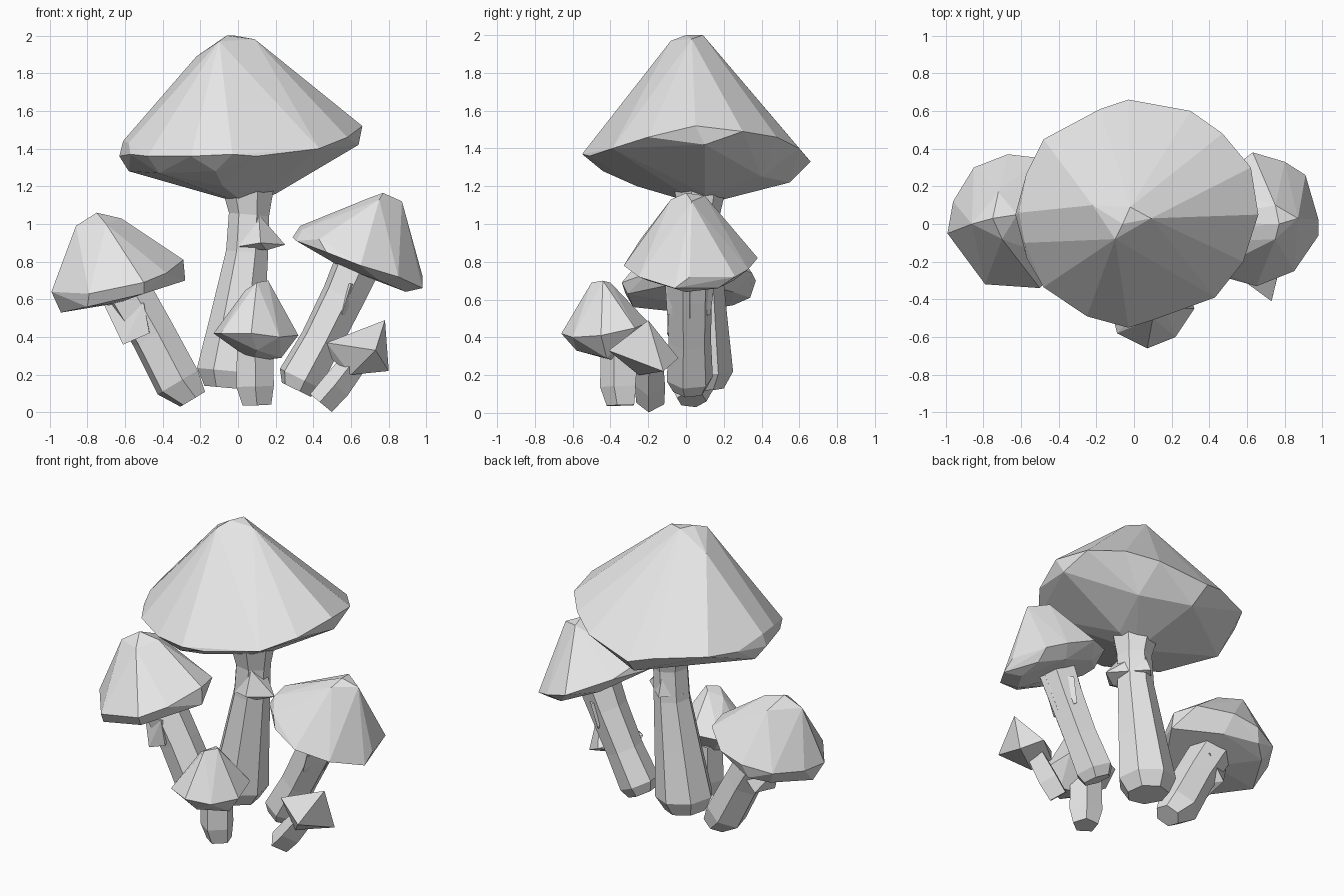
import bpy, bmesh, math
from mathutils import Vector

grey = bpy.data.materials.new("light_grey")
grey.diffuse_color = (0.8, 0.8, 0.8, 1)


def finish(name, bm):
    bmesh.ops.recalc_face_normals(bm, faces=bm.faces)
    me = bpy.data.meshes.new(name)
    bm.to_mesh(me)
    bm.free()
    me.materials.append(grey)
    ob = bpy.data.objects.new(name, me)
    bpy.context.collection.objects.link(ob)


def faceted(name, points):
    """Closed faceted solid wrapped round a few corner points."""
    bm = bmesh.new()
    for p in points:
        bm.verts.new(p)
    bmesh.ops.convex_hull(bm, input=bm.verts)
    loose = [v for v in bm.verts if not v.link_faces]
    bmesh.ops.delete(bm, geom=loose, context='VERTS')
    bmesh.ops.dissolve_limit(bm, angle_limit=math.radians(4), verts=bm.verts, edges=bm.edges)
    finish(name, bm)


def stalk(name, path, sides=6, turn=0.3):
    """Faceted tube through (x, y, z, radius) stations."""
    bm = bmesh.new()
    axis = (Vector(path[-1][:3]) - Vector(path[0][:3])).normalized()
    u = axis.cross(Vector((0, 1, 0))).normalized()
    w = axis.cross(u)
    rings = []
    for x, y, z, r in path:
        ring = []
        for i in range(sides):
            a = turn + 2 * math.pi * i / sides
            ring.append(bm.verts.new(Vector((x, y, z)) + r * (u * math.cos(a) + w * math.sin(a))))
        rings.append(ring)
    for a, b in zip(rings, rings[1:]):
        for i in range(sides):
            j = (i + 1) % sides
            bm.faces.new((a[i], a[j], b[j], b[i]))
    bm.faces.new(rings[0])
    bm.faces.new(rings[-1])
    finish(name, bm)


# Large central mushroom: rim, underside, crown
faceted("large_cap", [
    (-.63, .05, 1.36), (-.61, .06, 1.44), (-.57, .27, 1.39), (-.48, .45, 1.40),
    (-.18, .61, 1.37), (-.03, .66, 1.33), (.30, .60, 1.40), (.47, .48, 1.46),
    (.62, .30, 1.49), (.66, .05, 1.52), (.58, -.20, 1.46), (.43, -.39, 1.40),
    (.10, -.51, 1.36), (-.03, -.55, 1.37), (-.25, -.49, 1.36), (-.48, -.335, 1.36),
    (-.57, -.18, 1.37), (-.58, -.10, 1.43),
    (-.58, .10, 1.28), (0, .55, 1.22), (.30, .40, 1.25), (.64, .10, 1.42),
    (.05, .08, 1.10), (.20, .10, 1.16), (-.08, -.26, 1.20), (-.12, -.44, 1.28),
    (-.42, -.26, 1.27),
    (-.10, -.08, 1.97), (-.06, 0, 2), (.09, .03, 1.98), (-.02, .09, 2), (-.22, .10, 1.89)])
stalk("large_stem", [(.05, .07, 1.22, .15), (.06, .07, 1.05, .11), (.05, .07, .85, .115),
                     (0, .07, .50, .15), (-.04, .07, .22, .18), (-.05, .07, .13, .13)], 7)
faceted("large_stem_ring", [(0, -.03, .88), (.25, .03, .89), (.12, -.09, .90), (.11, -.02, 1.05),
                            (.15, -.02, .86), (.05, .22, .90), (.06, .16, 1.05), (-.05, .10, .90)])

# Left leaning mushroom
faceted("left_cap", [
    (-.99, -.05, .64), (-.96, .12, .64), (-.85, .30, .66), (-.67, .37, .70),
    (-.50, .35, .74), (-.33, .20, .80), (-.29, .03, .81), (-.28, .02, .70),
    (-.38, -.20, .74), (-.50, -.34, .69), (-.79, -.32, .63),
    (-.94, 0, .53), (-.80, -.28, .56), (-.80, .25, .57), (-.50, -.31, .63),
    (-.70, .34, .61), (-.50, .25, .64), (-.64, 0, .58),
    (-.86, 0, .99), (-.75, .03, 1.06), (-.62, .05, 1.03), (-.70, -.08, 1.0), (-.72, .17, 1.0)])
stalk("left_stem", [(-.59, .03, .65, .13), (-.45, .03, .41, .125),
                    (-.32, .03, .16, .13), (-.24, .03, .07, .08)])
faceted("left_stem_ring", [(-.71, .02, .57), (-.61, -.07, .36), (-.47, -.10, .42), (-.50, -.10, .58),
                           (-.60, .13, .40), (-.48, .14, .55)])

# Right leaning mushroom
faceted("right_cap", [
    (.29, -.03, .93), (.33, .02, .99), (.34, -.10, .97), (.31, -.11, .91), (.40, .20, .92),
    (.63, .38, .82), (.80, .33, .76), (.91, .26, .72), (.98, .02, .72), (.98, -.06, .66),
    (.85, -.25, .72), (.65, -.33, .78), (.47, -.28, .85), (.43, -.24, .92),
    (.89, 0, .64), (.90, .17, .66), (.55, 0, .77), (.75, -.20, .70),
    (.75, .25, .70), (.50, .20, .81),
    (.70, 0, 1.14), (.77, 0, 1.165), (.87, .03, 1.12), (.75, .10, 1.15), (.75, -.08, 1.13)])
stalk("right_stem", [(.64, .02, .80, .13), (.56, .02, .62, .12), (.44, .02, .38, .115),
                     (.33, .02, .18, .125), (.31, .02, .12, .09)])
faceted("right_stem_ring", [(.62, .02, .50), (.55, -.10, .52), (.56, .13, .52), (.52, .02, .72),
                            (.72, .02, .70), (.60, -.11, .68), (.60, .15, .68)])

# Small front mushroom
faceted("front_cap", [
    (-.13, -.42, .42), (-.09, -.58, .42), (.07, -.66, .42), (.22, -.60, .40),
    (.32, -.45, .41), (.28, -.27, .45), (.10, -.20, .48), (-.07, -.26, .46),
    (.23, -.42, .29), (.10, -.58, .33), (.08, -.36, .27), (-.03, -.42, .35),
    (.04, -.45, .65), (.10, -.50, .69), (.16, -.44, .70), (.12, -.40, .69)])
stalk("front_stem", [(.09, -.35, .38, .10), (.09, -.35, .14, .105), (.10, -.34, .04, .08)], 5)

# Tiny mushroom at the front right
faceted("tiny_cap", [(.47, -.22, .37), (.78, -.20, .49), (.80, -.12, .22), (.73, -.41, .33),
                     (.68, -.04, .29), (.50, -.18, .28), (.60, -.25, .20)])
stalk("tiny_stem", [(.62, -.19, .27, .07), (.52, -.19, .14, .08), (.44, -.19, .05, .075)], 4, 0.1)
